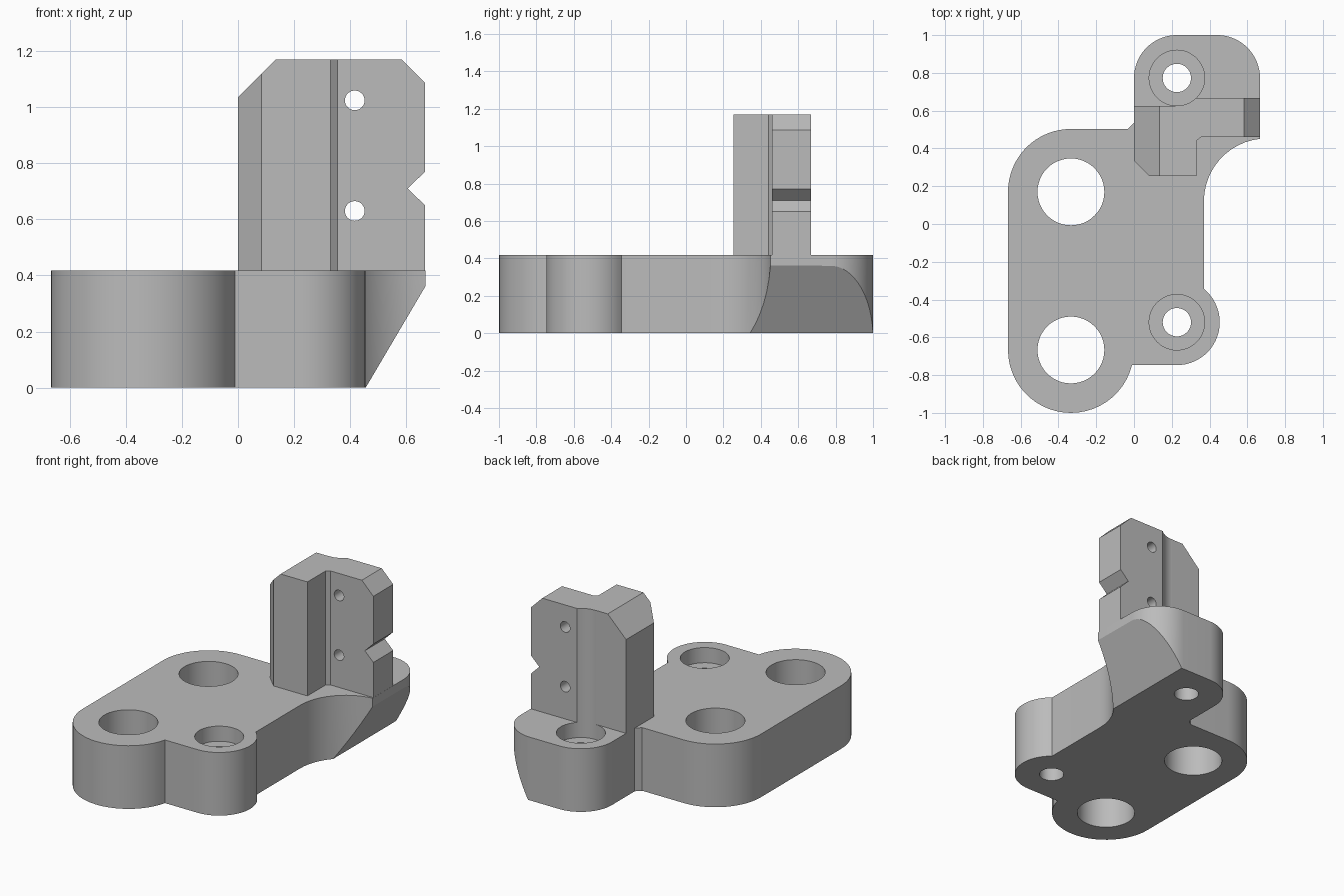
import bpy, bmesh
from math import sin, cos, radians, pi
from mathutils import Matrix, Vector

if "Cube" in bpy.data.objects:
    bpy.data.objects.remove(bpy.data.objects["Cube"], do_unlink=True)

grey = bpy.data.materials.new("plain grey")
grey.use_nodes = True
GREY = (0.5, 0.5, 0.5, 1)
grey.diffuse_color = GREY
grey.node_tree.nodes["Principled BSDF"].inputs["Base Color"].default_value = GREY

TOP = 0.417          # base plate height
POST_TOP = 1.17


def arc(cx, cy, r, a0, a1, n=24):
    angles = [radians(a0 + (a1 - a0) * i / n) for i in range(n + 1)]
    return [(cx + r * cos(a), cy + r * sin(a)) for a in angles]


def prism(name, outline, lo, hi, along_y=False):
    """Extrude an outline along z, or an x-z outline along y."""
    bm = bmesh.new()
    place = (lambda u, v, w: (u, w, v)) if along_y else (lambda u, v, w: (u, v, w))
    face = bm.faces.new([bm.verts.new(place(u, v, lo)) for u, v in outline])
    new = bmesh.ops.extrude_face_region(bm, geom=[face])["geom"]
    shift = place(0, 0, hi - lo)
    bmesh.ops.translate(bm, vec=shift, verts=[v for v in new if isinstance(v, bmesh.types.BMVert)])
    bmesh.ops.recalc_face_normals(bm, faces=bm.faces)
    mesh = bpy.data.meshes.new(name)
    bm.to_mesh(mesh)
    bm.free()
    mesh.materials.append(grey)
    obj = bpy.data.objects.new(name, mesh)
    bpy.context.collection.objects.link(obj)
    return obj


def drill(name, x, v, r, lo, hi, along_y=False):
    return prism(name, arc(x, v, r, 0, 360, 48)[:-1], lo, hi, along_y)


def carve(obj, cutter, operation="DIFFERENCE"):
    mod = obj.modifiers.new("carve", "BOOLEAN")
    mod.operation, mod.solver, mod.object = operation, "EXACT", cutter
    graph = bpy.context.evaluated_depsgraph_get()
    mesh = bpy.data.meshes.new_from_object(obj.evaluated_get(graph))
    obj.modifiers.clear()
    obj.data = mesh
    bpy.data.objects.remove(cutter, do_unlink=True)


# Base plate outline, counter-clockwise from the front left lobe
outline = arc(-0.334, -0.667, 0.333, 180, 346.2)
outline += arc(0.227, -0.52, 0.227, -90, 51)
outline += arc(0.703, 0.12, 0.333, 180, 96, 12)
outline += arc(0.44, 0.773, 0.227, 0, 90)
outline += arc(0.227, 0.773, 0.227, 90, 180)
outline += [(0, 0.535), (-0.032, 0.503)]
outline += arc(-0.334, 0.17, 0.333, 90, 180)
base = prism("base_plate", outline, 0, TOP)

# Large through holes
for y in (-0.667, 0.17):
    carve(base, drill("large_hole", -0.334, y, 0.177, -0.1, 0.6))

# Counterbored screw holes
for y in (-0.52, 0.773):
    carve(base, drill("screw_hole", 0.227, y, 0.075, -0.1, 0.6))
    carve(base, drill("counterbore", 0.227, y, 0.147, TOP - 0.1, 0.6))

# Sloped undercut on the left rear lobe
slope = [(0.396, -0.1), (0.9, -0.1), (0.9, 0.756), (0.667, 0.36)]
carve(base, prism("undercut", slope, 0.2, 1.2, True))

# Upright post: footprint intersected with its front silhouette
footprint = [(0, 0.625), (0, 0.335), (0.083, 0.253), (0.33, 0.253), (0.33, 0.44),
             (0.355, 0.46), (0.667, 0.46), (0.667, 0.667), (0.22, 0.667), (0.22, 0.625)]
post = prism("upright_post", footprint, TOP - 0.01, POST_TOP)
silhouette = [(-0.001, 0.3), (0.7, 0.3), (0.7, 0.617), (0.605, 0.71), (0.7, 0.803),
              (0.7, 1.053), (0.573, 1.18), (0.144, 1.18), (-0.001, 1.035)]
carve(post, prism("silhouette", silhouette, 0, 1, True), "INTERSECT")
carve(post, drill("tool_clearance", 0.227, 0.773, 0.147, 0.3, 1.3))
for z in (0.63, 1.024):
    carve(post, drill("pin_hole", 0.416, z, 0.035, 0.3, 0.8, True))

# Keep flat faces crisp and round walls smooth
for obj in (base, post):
    bpy.ops.object.select_all(action="DESELECT")
    obj.select_set(True)
    bpy.context.view_layer.objects.active = obj
    bpy.ops.object.shade_smooth_by_angle(angle=radians(20))
